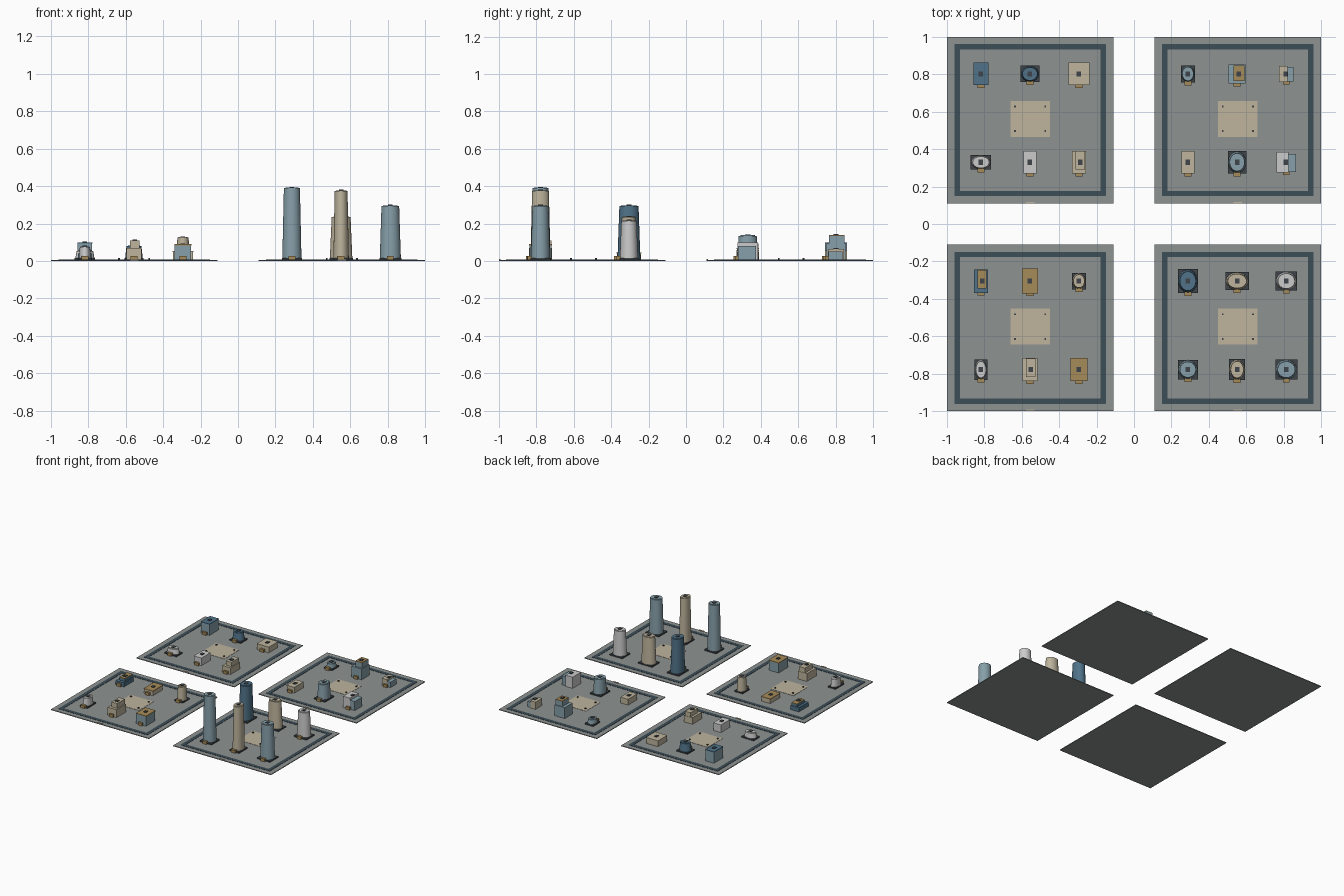
import bpy, math

if "Cube" in bpy.data.objects:
    bpy.data.objects.remove(bpy.data.objects["Cube"])

COL = {
    "ground": (0.27, 0.29, 0.28), "road": (0.045, 0.075, 0.095), "dark": (0.05, 0.06, 0.07),
    "sand": (0.52, 0.46, 0.34), "blue": (0.24, 0.35, 0.40), "navy": (0.08, 0.17, 0.25),
    "pale": (0.56, 0.58, 0.58), "amber": (0.38, 0.26, 0.10),
}
MATS = {}
for key, rgb in COL.items():
    MATS[key] = bpy.data.materials.new(key)
    MATS[key].diffuse_color = (*rgb, 1)


def finish(name, color):
    ob = bpy.context.object
    ob.name = name
    ob.data.materials.append(MATS[color])
    return ob


def box(name, x, y, z0, sx, sy, sz, color):
    bpy.ops.mesh.primitive_cube_add(size=1, location=(x, y, z0 + sz / 2))
    bpy.context.object.scale = (sx, sy, sz)
    return finish(name, color)


def roof_unit(x, y, z):
    box("roof_unit", x, y, z, 0.024, 0.028, 0.005, "dark")


def door(x, y_front):
    box("door_porch", x, y_front - 0.004, TOP, 0.036, 0.022, 0.022, "amber")


TOP = 0.006  # top of the ground slabs


def round_tower(x, y, w, d, h, color):
    # dark plinth, tapered oval shaft, oval cap
    box("tower_plinth", x, y, TOP, w, d, 0.01, "dark")
    bpy.ops.mesh.primitive_cone_add(vertices=24, radius1=0.48, radius2=0.40, depth=1,
                                    location=(x, y, (TOP + h - 0.005) / 2))
    bpy.context.object.scale = (w, d, h - 0.005 - TOP)
    bpy.ops.object.transform_apply(location=False, rotation=False, scale=True)
    finish("tower_shaft", color)
    bpy.ops.object.shade_smooth_by_angle(angle=math.radians(35))
    bpy.ops.mesh.primitive_cylinder_add(vertices=24, radius=0.33, depth=1,
                                        location=(x, y, h - 0.005))
    bpy.context.object.scale = (w, d, 0.006)
    finish("tower_cap", color)
    roof_unit(x, y, h - 0.003)
    door(x, y - d / 2)


def block(x, y, w, d, h, wall, roof):
    box("block_walls", x, y, TOP, w * 0.96, d * 0.97, h - TOP - 0.006, wall)
    box("block_roof", x, y, h - 0.006, w, d, 0.006, roof)
    roof_unit(x, y, h)
    door(x, y - d / 2)


def stepped(x, y, w, d, h, low, dx, dy, wall, roof, low_roof):
    # wide lower storey with a smaller upper storey set back
    box("lower_walls", x, y, TOP, w, d, low - TOP - 0.004, wall)
    box("lower_roof", x, y, low - 0.004, w, d, 0.004, low_roof)
    uw, ud = w * 0.66, d * 0.8
    box("upper_walls", x + dx, y + dy, low, uw, ud, h - low - 0.005, wall)
    box("upper_roof", x + dx, y + dy, h - 0.005, uw, ud, 0.005, roof)
    roof_unit(x + dx, y, h)
    door(x, y - d / 2)


def winged(x, y, w, d, h, low, wall, wing):
    # tall left part with a lower right wing
    box("main_part", x - w * 0.2, y, TOP, w * 0.6, d, h - TOP, wall)
    box("side_wing", x + w * 0.27, y - d * 0.03, TOP, w * 0.46, d * 0.9, low - TOP, wing)
    roof_unit(x - 0.002, y, h)
    door(x, y - d / 2)


# four city districts: slab, ring road, plaza, posts and front marker
for cx in (-0.555, 0.555):
    for cy in (-0.555, 0.555):
        box("district_slab", cx, cy, 0, 0.89, 0.89, TOP, "ground")
        for s in (-1, 1):
            box("road_across", cx, cy + s * 0.392, TOP, 0.808, 0.029, 0.002, "road")
            box("road_along", cx + s * 0.39, cy, TOP, 0.029, 0.808, 0.002, "road")
        box("plaza", cx, cy + 0.007, TOP, 0.21, 0.192, 0.002, "sand")
        for sx in (-1, 1):
            for sy in (-1, 1):
                box("plaza_post", cx + sx * 0.081, cy + 0.007 + sy * 0.066, TOP, 0.01, 0.01, 0.01, "dark")
        box("front_marker", cx, cy - 0.441, TOP, 0.045, 0.008, 0.005, "sand")

# column and row positions of the building plots
XL = (-0.818, -0.556, -0.294)
XR = (0.288, 0.551, 0.814)
Y1, Y2, Y3, Y4 = 0.802, 0.330, -0.305, -0.778

# back left district
block(XL[0], Y1, 0.08, 0.12, 0.10, "blue", "navy")
round_tower(XL[1], Y1, 0.10, 0.088, 0.085, "navy")
block(XL[2], Y1, 0.11, 0.12, 0.055, "sand", "sand")
round_tower(XL[0], Y2, 0.11, 0.078, 0.06, "pale")
block(XL[1], Y2, 0.07, 0.12, 0.07, "pale", "pale")
stepped(XL[2], Y2, 0.076, 0.122, 0.095, 0.06, 0.006, 0.01, "sand", "sand", "sand")

# back right district
round_tower(XR[0], Y1, 0.075, 0.092, 0.055, "blue")
stepped(XR[1], Y1, 0.092, 0.102, 0.14, 0.095, 0.01, 0.004, "blue", "amber", "blue")
winged(XR[2], Y1, 0.076, 0.085, 0.065, 0.05, "sand", "blue")
block(XR[0], Y2, 0.07, 0.12, 0.055, "sand", "sand")
round_tower(XR[1], Y2, 0.10, 0.12, 0.14, "blue")
winged(XR[2], Y2, 0.104, 0.108, 0.098, 0.08, "pale", "blue")

# front left district
stepped(XL[0], Y3, 0.076, 0.125, 0.065, 0.04, 0.006, 0.01, "navy", "amber", "navy")
block(XL[1], Y3, 0.085, 0.132, 0.045, "sand", "amber")
round_tower(XL[2], Y3, 0.075, 0.088, 0.13, "sand")
round_tower(XL[0], Y4, 0.068, 0.11, 0.08, "pale")
stepped(XL[1], Y4, 0.08, 0.124, 0.11, 0.07, 0.004, 0.01, "sand", "sand", "sand")
block(XL[2], Y4, 0.092, 0.123, 0.09, "blue", "amber")

# front right district: the high towers
round_tower(XR[0], Y3, 0.107, 0.128, 0.30, "navy")
round_tower(XR[1], Y3, 0.126, 0.096, 0.24, "sand")
round_tower(XR[2], Y3, 0.114, 0.102, 0.22, "pale")
round_tower(XR[0], Y4, 0.107, 0.105, 0.395, "blue")
round_tower(XR[1], Y4, 0.086, 0.112, 0.38, "sand")
round_tower(XR[2], Y4, 0.118, 0.108, 0.30, "blue")

for m in bpy.data.materials:
    if m.users and not m.is_grease_pencil:
        m.use_nodes = True
        m.node_tree.nodes["Principled BSDF"].inputs["Base Color"].default_value = m.diffuse_color
